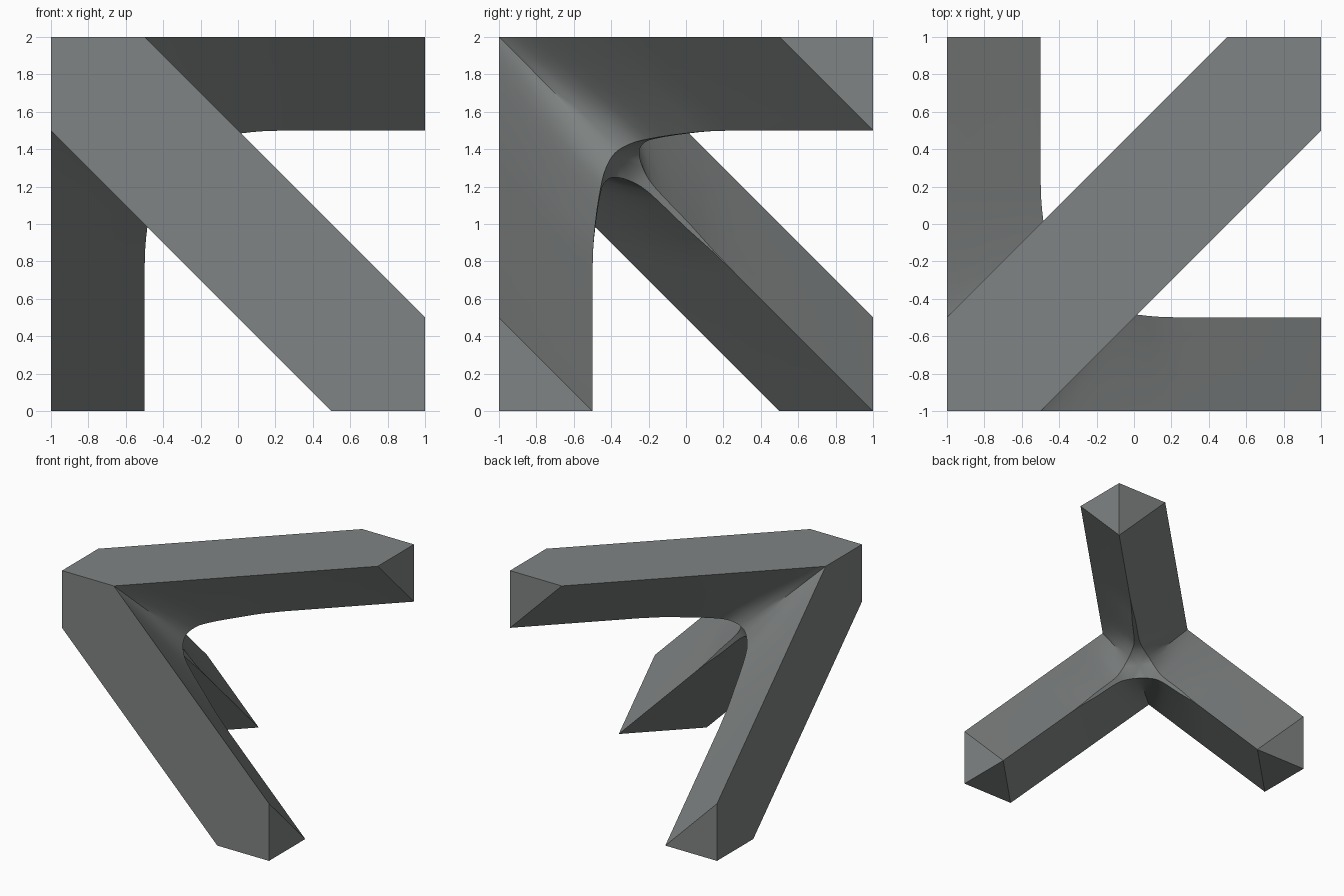
import bpy, bmesh, math
from mathutils import Vector

if "Cube" in bpy.data.objects:
    bpy.data.objects.remove(bpy.data.objects["Cube"])

# Local frame: a = x+1, b = y+1, c = 2-z, so the joint corner is the origin.
# Half of one web crease: (point on crease, distance of matching point on outer edge)
KEYS = [((.75, .62, .62), .5), ((.77, .70, .572), .57), ((.83, .80, .545), .68),
        ((1.02, 1.0, .515), 1.0), ((1.26, 1.26, .5), 1.26), ((2, 2, .5), 2)]
STEPS, ROWS = 3, 5


def swap(p):
    return Vector((p[0], p[2], p[1]))


def turn(p, k):
    for _ in range(k):
        p = (p[2], p[0], p[1])
    return Vector(p)


def spline(p0, p1, p2, p3, t):
    return 0.5 * (2 * p1 + (p2 - p0) * t + (2 * p0 - 5 * p1 + 4 * p2 - p3) * t * t
                  + (3 * p1 - p0 - 3 * p2 + p3) * t ** 3)


# Smooth crease and the straight outer edge that it is ruled to
keys = [Vector(p) for p, d in KEYS]
dist = [d for p, d in KEYS]
ctrl = [swap(keys[1])] + keys
crease, outer = [], []
for i in range(len(keys) - 2):
    for s in range(STEPS):
        t = s / STEPS
        crease.append(spline(*ctrl[i:i + 4], t))
        d = dist[i] * (1 - t) + dist[i + 1] * t
        outer.append(Vector((d, d - .5, 0)))
crease += keys[-2:]
outer += [Vector((d, d - .5, 0)) for d in dist[-2:]]
tip = len(crease) - 2

bm = bmesh.new()


def face(points):
    verts = []
    for a, b, c in points:
        verts.append(bm.verts.new((a - 1, b - 1, 2 - c)))
    bm.faces.new(verts)


def mirror_ab(p):
    return Vector((p[1], p[0], p[2]))


centre = Vector((.645, .645, .645))
for k in range(3):
    for flip in (False, True):
        m = (lambda p: turn(swap(p), k)) if flip else (lambda p: turn(p, k))
        # inner sides of the arms
        for i in range(len(crease) - 1):
            for r in range(ROWS):
                f, g = r / ROWS, (r + 1) / ROWS
                face([m(outer[j].lerp(crease[j], h)) for j, h in
                      ((i, f), (i + 1, f), (i + 1, g), (i, g))])
        # cut end of the arm
        face([m(outer[-1].lerp(crease[-1], r / ROWS)) for r in range(ROWS + 1)]
             + [m(Vector((2, 2, 0)))])
        # centre fan of the inner web
        for i in range(STEPS):
            face([m(centre), m(crease[i]), m(crease[i + 1])])
    # narrow web tapering into each arm ridge
    face([turn(p, k) for p in (centre, crease[STEPS], mirror_ab(crease[STEPS]))])
    for i in range(STEPS, tip):
        quad = [crease[i], crease[i + 1], mirror_ab(crease[i + 1]), mirror_ab(crease[i])]
        face([turn(p, k) for p in (quad if i < tip - 1 else quad[:2] + quad[3:])])
    # flat outer band
    ring = [Vector((0, 0, 0))] + outer + [Vector((2, 2, 0))]
    ring += [mirror_ab(p) for p in reversed(outer)]
    face([turn(p, k) for p in ring])

bmesh.ops.remove_doubles(bm, verts=bm.verts, dist=0.0005)
bmesh.ops.recalc_face_normals(bm, faces=bm.faces)
mesh = bpy.data.meshes.new("three_arm_joint")
bm.to_mesh(mesh)
bm.free()
joint = bpy.data.objects.new("three_arm_joint", mesh)
bpy.context.collection.objects.link(joint)

grey = bpy.data.materials.new("mid grey")
grey.diffuse_color = (.215, .23, .227, 1)
grey.use_nodes = True
grey.node_tree.nodes["Principled BSDF"].inputs["Base Color"].default_value = grey.diffuse_color
mesh.materials.append(grey)

bpy.context.view_layer.objects.active = joint
joint.select_set(True)
bpy.ops.object.shade_smooth_by_angle(angle=math.radians(28))
